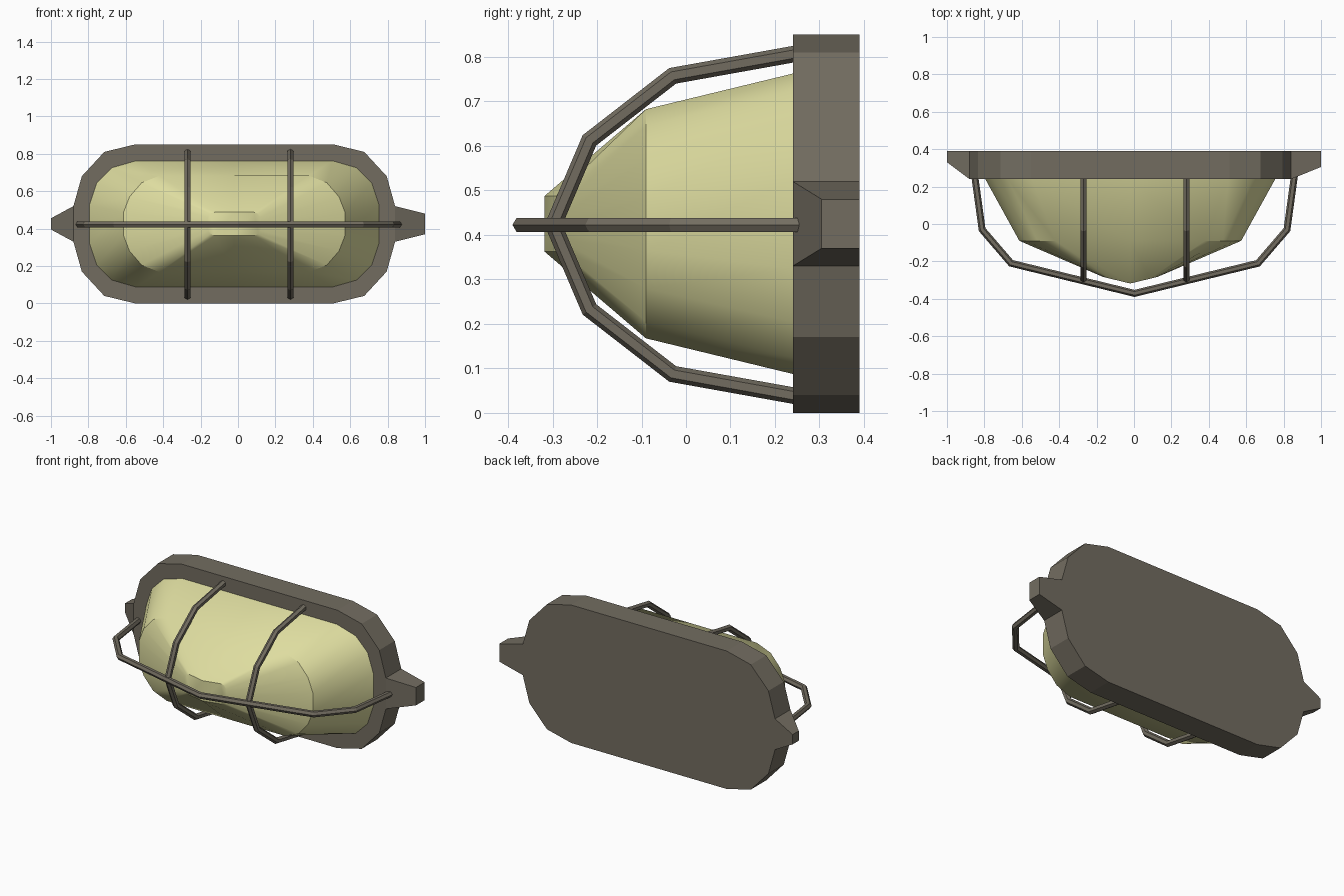
import bpy, bmesh, math
from mathutils import Vector

if "Cube" in bpy.data.objects:
    bpy.data.objects.remove(bpy.data.objects["Cube"])

CX, CZ = -0.02, 0.425       # middle of the lamp body


def material(name, rgb):
    m = bpy.data.materials.new(name)
    m.diffuse_color = (*rgb, 1)
    m.use_nodes = True
    m.node_tree.nodes["Principled BSDF"].inputs["Base Color"].default_value = m.diffuse_color
    return m


METAL = material("grey brown metal", (0.17, 0.152, 0.118))
GLASS = material("pale yellow glass", (0.73, 0.72, 0.35))


def finish(name, bm, mat, smooth=None):
    bmesh.ops.recalc_face_normals(bm, faces=bm.faces)
    me = bpy.data.meshes.new(name)
    bm.to_mesh(me)
    bm.free()
    me.materials.append(mat)
    if smooth:
        me.shade_smooth()
        me.set_sharp_from_angle(angle=math.radians(smooth))
    ob = bpy.data.objects.new(name, me)
    bpy.context.collection.objects.link(ob)


def outline(quarter):
    """Mirror quarter points (from the top round to the side) into a closed loop."""
    right = quarter + [(x, -z) for x, z in reversed(quarter)]
    return [(0, quarter[0][1])] + right + [(0, -quarter[0][1])] + \
           [(-x, z) for x, z in reversed(right)]


def loft(bm, rings):
    loops = [[bm.verts.new(p) for p in r] for r in rings]
    n = len(loops[0])
    for a, b in zip(loops, loops[1:]):
        for i in range(n):
            j = (i + 1) % n
            bm.faces.new((a[i], a[j], b[j], b[i]))
    return loops


# back plate
plate_q = [(0.53, 0.425), (0.695, 0.385), (0.815, 0.255), (0.86, 0.095)]
bm = bmesh.new()
shape = outline(plate_q)
loops = loft(bm, [[(CX + x, y, CZ + z) for x, z in shape] for y in (0.24, 0.39)])
for l in loops:
    bm.faces.new(l)
finish("back_plate", bm, METAL)

# tapered mounting ears: plate edge x, tip x, tip front y, tip half height
for name, x0, x1, yf, h in (("right_ear", 0.84, 1.0, 0.305, 0.055),
                            ("left_ear", -0.88, -1.0, 0.33, 0.03)):
    bm = bmesh.new()
    ends = loft(bm, [[(x, y, CZ + z) for y, z in
                      ((f, -k), (f, k), (0.39, k), (0.39, -k))]
                     for x, f, k in ((x0, 0.24, 0.095), (x1, yf, h))])
    for e in ends:
        bm.faces.new(e)
    finish(name, bm, METAL)

# glass cover: three rings, the last one folded to a shallow vertical ridge
glass_q = [
    [(0.525, 0.3375), (0.655, 0.30), (0.735, 0.22), (0.775, 0.10)],
    [(0.40, 0.2575), (0.495, 0.22), (0.56, 0.145), (0.593, 0.06)],
    [(0.105, 0.0625), (0.13, 0.055), (0.14, 0.035), (0.145, 0.015)],
]
rings = []
for k, q in enumerate(glass_q):
    depth = (0.24, -0.09, -0.318)[k]
    fold = 0.24 if k == 2 else 0
    rings.append([(CX + x, depth + fold * abs(x), CZ + z) for x, z in outline(q)])
bm = bmesh.new()
loops = loft(bm, rings)
tip, mid = loops[2], len(loops[2]) // 2
bm.faces.new(tip[:mid + 1])
bm.faces.new(tip[mid:] + tip[:1])
bm.faces.new(loops[0])
finish("glass_cover", bm, GLASS, 30)


def wire(name, path, normal, r=0.0185):
    """Six-sided bar with mitred corners along a path in the plane of normal."""
    pts = [Vector(p) for p in path]
    normal = Vector(normal)
    dirs = [(b - a).normalized() for a, b in zip(pts, pts[1:])]
    rings = []
    for i, p in enumerate(pts):
        d0, d1 = dirs[max(i - 1, 0)], dirs[min(i, len(dirs) - 1)]
        t = (d0 + d1).normalized()
        side = t.cross(normal) / t.dot(d0)
        rings.append([p + side * r * math.cos(a) + normal * r * math.sin(a)
                      for a in (math.pi / 3 * s for s in range(6))])
    bm = bmesh.new()
    loops = loft(bm, rings)
    bm.faces.new(loops[0])
    bm.faces.new(loops[-1])
    finish(name, bm, METAL)


# guard cage: one long horizontal bar and two upright bars
half = [(0.855, 0.26), (0.815, -0.03), (0.66, -0.21)]
path = [(-x, y) for x, y in half] + [(0, -0.371)] + half[::-1]
wire("horizontal_guard_bar", [(x + 0.003, y, 0.4225) for x, y in path], (0, 0, 1))

half = [(0.26, 0.387), (-0.03, 0.335), (-0.217, 0.19)]
path = half + [(-0.298, 0)] + [(y, -z) for y, z in half[::-1]]
for name, x in (("left_guard_bar", -0.27), ("right_guard_bar", 0.28)):
    wire(name, [(x, y, 0.4225 + z) for y, z in path], (1, 0, 0))
